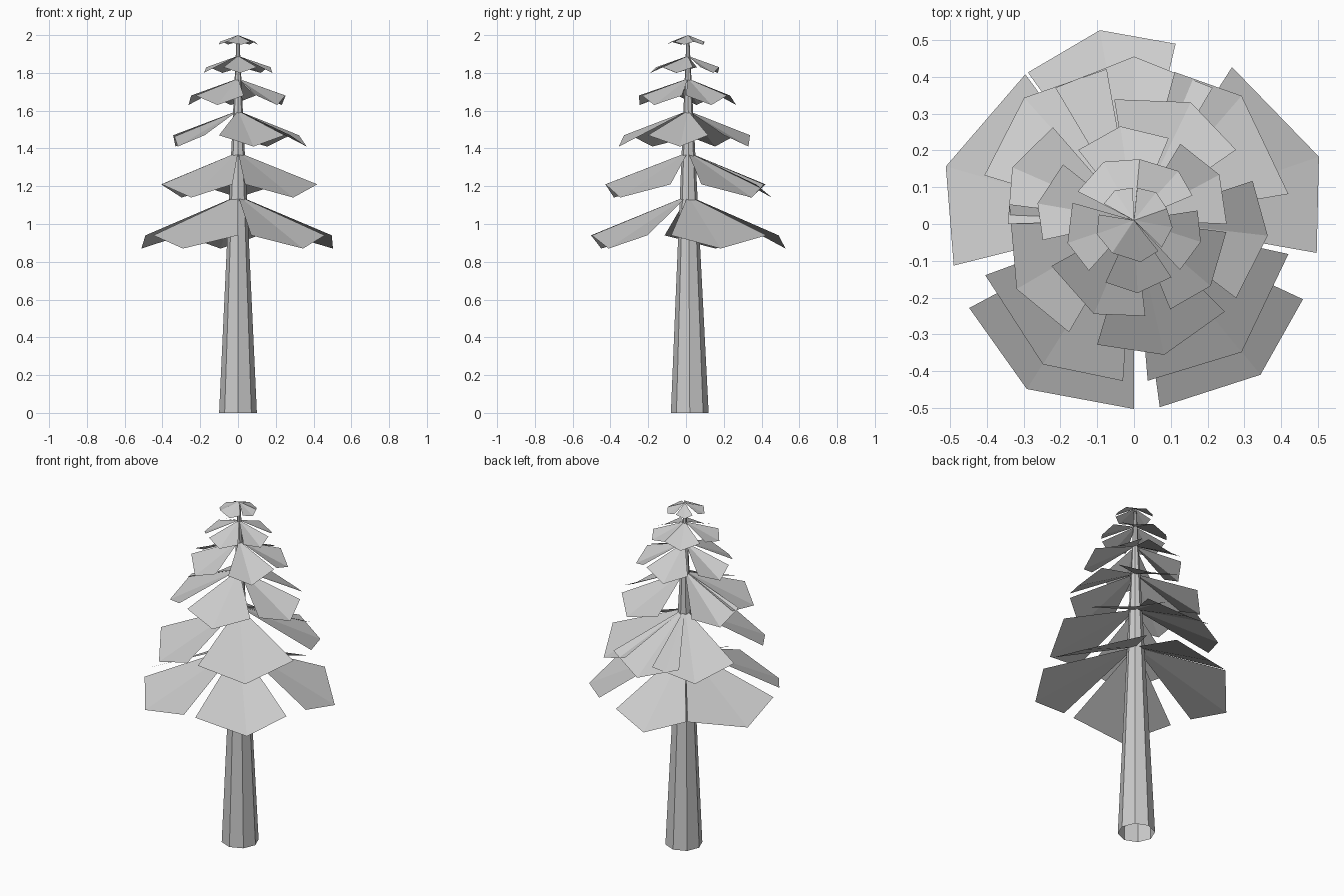
import bpy
import bmesh
from math import cos, sin, radians
from mathutils import Vector

cube = bpy.data.objects.get("Cube")
if cube:
    bpy.data.objects.remove(cube)

grey = bpy.data.materials.new("pale grey")
grey.use_nodes = True
colour = (0.6, 0.6, 0.6, 1)
grey.diffuse_color = colour
grey.node_tree.nodes["Principled BSDF"].inputs["Base Color"].default_value = colour


def add_object(name, bm):
    mesh = bpy.data.meshes.new(name)
    bm.to_mesh(mesh)
    bm.free()
    mesh.materials.append(grey)
    obj = bpy.data.objects.new(name, mesh)
    bpy.context.collection.objects.link(obj)
    return obj


def polar(angle, radius, z):
    a = radians(angle)
    return Vector((radius * cos(a), radius * sin(a), z))


# Trunk: open-ended tapered octagon
def build_trunk(sides=8):
    bm = bmesh.new()
    bottom, top = [], []
    for i in range(sides):
        a = 360 * i / sides
        bottom.append(bm.verts.new(polar(a, 0.1, 0) + Vector((0, 0.02, 0))))
        top.append(bm.verts.new(polar(a, 0.008, 1.98) + Vector((0, 0.01, 0))))
    for i in range(sides):
        j = (i + 1) % sides
        bm.faces.new((bottom[i], bottom[j], top[j], top[i]))
    add_object("trunk", bm)


# Branch tier: kite-shaped boughs folded along the middle
def build_tier(name, peak, corner_z, tip_z, radius, boughs):
    bm = bmesh.new()
    for right, middle, left in boughs:
        apex = bm.verts.new((0, 0.01, peak))
        a = bm.verts.new(polar(right, radius * 0.94, corner_z))
        tip = bm.verts.new(polar(middle, radius, tip_z))
        b = bm.verts.new(polar(left, radius * 0.94, corner_z))
        bm.faces.new((apex, a, tip))
        bm.faces.new((apex, tip, b))
    add_object(name, bm)


build_trunk()

# Each bough: angles of right corner, tip and left corner
build_tier("lowest_boughs", 1.15, 0.94, 0.87, 0.535,
           [(-9, 20, 58), (77, 100, 125), (126, 163, 193), (207, 237, 270), (278, 310, 336)])
build_tier("second_boughs", 1.38, 1.21, 1.14, 0.455,
           [(11, 50, 75), (60, 90, 120), (100, 131, 162), (199, 237, 266), (275, 310, 349)])
build_tier("third_boughs", 1.6, 1.47, 1.41, 0.365,
           [(36, 65, 99), (130, 155, 180), (171, 209, 239), (253, 283, 316), (-36, -5, 20)])
build_tier("fourth_boughs", 1.77, 1.68, 1.63, 0.268,
           [(0, 30, 60), (68, 98, 127), (140, 168, 190), (207, 246, 277), (293, 321, 355)])
build_tier("fifth_boughs", 1.89, 1.83, 1.8, 0.188,
           [(26, 50, 85), (85, 116, 150), (161, 196, 226), (244, 273, 305), (-45, -15, 12)])
build_tier("crown_boughs", 2.0, 1.965, 1.95, 0.105,
           [(25, 55, 85), (92, 120, 146), (165, 195, 233), (233, 280, 312), (-40, -5, 25)])
